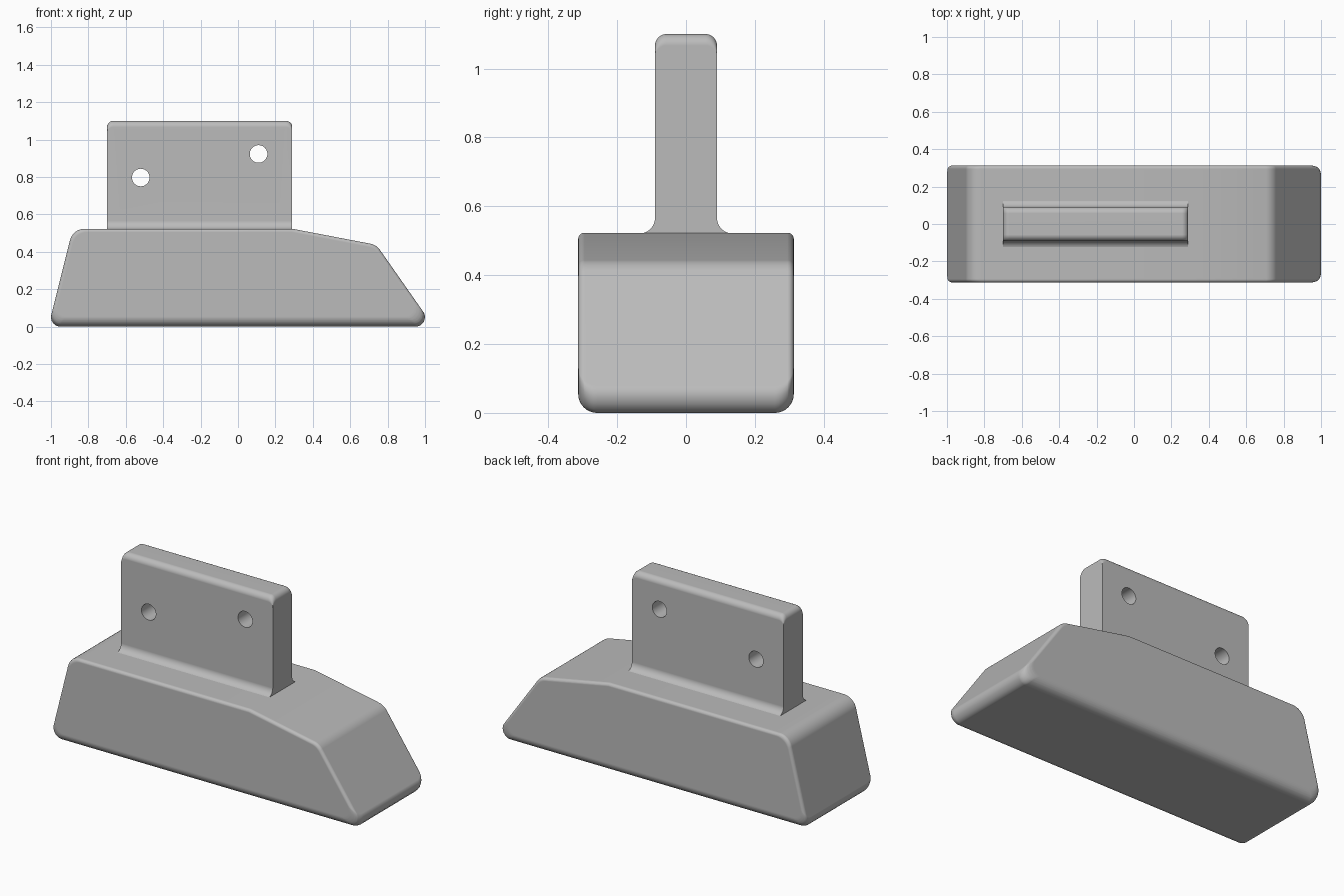
import bpy, bmesh, math
from mathutils import Vector

cube = bpy.data.objects.get("Cube")
if cube:
    bpy.data.objects.remove(cube, do_unlink=True)

grey = bpy.data.materials.new("plain grey")
grey.use_nodes = True
GREY = (0.5, 0.5, 0.5, 1)
grey.diffuse_color = GREY
grey.node_tree.nodes["Principled BSDF"].inputs["Base Color"].default_value = GREY

STEPS = 8


def outline(points, corner_r, insets):
    """Counter-clockwise polygon with each edge moved in and each corner rounded."""
    n = len(points)
    normals = []
    for i in range(n):
        d = (points[(i + 1) % n] - points[i]).normalized()
        normals.append(Vector((-d.y, d.x)))
    result = []
    for i in range(n):
        n1, n2 = normals[i - 1], normals[i]
        d1, d2 = insets[i - 1], insets[i]
        cross = n1.x * n2.y - n1.y * n2.x
        corner = points[i] + Vector((d1 * n2.y - d2 * n1.y, d2 * n1.x - d1 * n2.x)) / cross
        r = corner_r[i]
        if r == 0:
            result.append(corner)
            continue
        s = math.copysign(r, cross)
        centre = corner + s * (n1 + n2) / (1 + n1.dot(n2))
        for k in range(STEPS + 1):
            result.append(centre - s * n1.lerp(n2, k / STEPS).normalized())
    return result


def loft(name, points, corner_r, end_r, start, stop, place):
    """Solid from an outline, whose end edges are rounded by a radius per side."""
    points = [Vector(p) for p in points]
    depths = sorted({round(r * (1 - math.cos(math.pi / 2 * k / STEPS)), 5)
                     for r in end_r for k in range(STEPS + 1)})
    stations = [(start + t, t) for t in depths] + [(stop - t, t) for t in reversed(depths)]
    bm = bmesh.new()
    rings = []
    for pos, t in stations:
        insets = [r - math.sqrt(r * r - (r - t) ** 2) if t < r else 0 for r in end_r]
        rings.append([bm.verts.new(place(p, pos)) for p in outline(points, corner_r, insets)])
    count = len(rings[0])
    for a, b in zip(rings, rings[1:]):
        for i in range(count):
            j = (i + 1) % count
            bm.faces.new((a[i], a[j], b[j], b[i]))
    bm.faces.new(rings[0])
    bm.faces.new(rings[-1])
    bmesh.ops.recalc_face_normals(bm, faces=bm.faces)
    mesh = bpy.data.meshes.new(name)
    bm.to_mesh(mesh)
    bm.free()
    mesh.materials.append(grey)
    obj = bpy.data.objects.new(name, mesh)
    bpy.context.collection.objects.link(obj)
    return obj


def activate(obj):
    bpy.ops.object.select_all(action='DESELECT')
    obj.select_set(True)
    bpy.context.view_layer.objects.active = obj


def smooth(obj):
    activate(obj)
    bpy.ops.object.shade_smooth_by_angle(angle=math.radians(35))
    mod = obj.modifiers.new("even_shading", 'WEIGHTED_NORMAL')
    mod.keep_sharp = True


# Wedge-shaped block: side outline run across the width
block = loft(
    "block",
    [(-1.014, 0), (1.046, 0), (0.74, 0.437), (0.29, 0.523), (-0.883, 0.523)],
    [0.05, 0.05, 0.08, 0, 0.08],
    [0.055, 0.018, 0.018, 0.018, 0.018],
    -0.313, 0.313, lambda p, pos: (p.x, pos, p.y))
smooth(block)

# Upright plate with a flared foot: end outline run along the length
plate = loft(
    "mounting_plate",
    [(-0.14, 0.49), (0.14, 0.49), (0.14, 0.521), (0.09, 0.521),
     (0.09, 1.1), (-0.09, 1.1), (-0.09, 0.521), (-0.14, 0.521)],
    [0, 0, 0, 0.045, 0.033, 0.033, 0.045, 0],
    [0, 0, 0, 0, 0.033, 0, 0, 0],
    -0.7, 0.29, lambda p, pos: (pos, p.x, p.y))

# Two bolt holes through the plate
for x, z in ((-0.52, 0.797), (0.11, 0.923)):
    bpy.ops.mesh.primitive_cylinder_add(vertices=40, radius=0.047, depth=0.6,
                                        location=(x, 0, z), rotation=(math.pi / 2, 0, 0))
    cutter = bpy.context.object
    cutter.name = "hole_cutter"
    cutter.hide_render = True
    cutter.data.materials.append(grey)
    activate(plate)
    cut = plate.modifiers.new("bolt_hole", 'BOOLEAN')
    cut.operation = 'DIFFERENCE'
    cut.solver = 'EXACT'
    cut.object = cutter
    bpy.ops.object.modifier_apply(modifier=cut.name)
    bpy.data.objects.remove(cutter, do_unlink=True)
smooth(plate)
